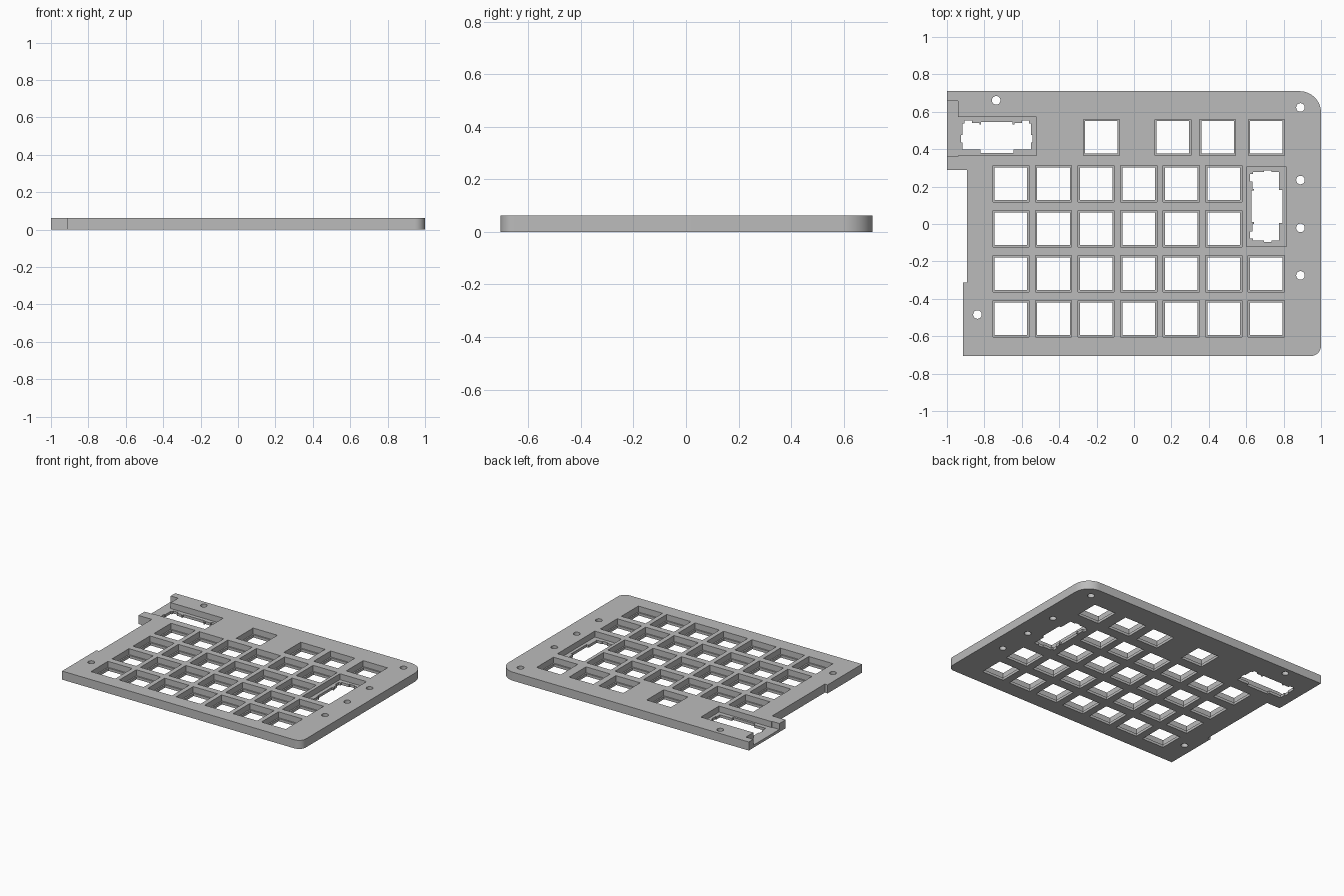
import bpy
import bmesh
from math import pi, cos, sin, radians

cube = bpy.data.objects.get("Cube")
if cube:
    bpy.data.objects.remove(cube, do_unlink=True)

HEIGHT = 0.062     # full plate thickness
LIP = 0.019        # thin clip-in layer left at the bottom of each well
ABOVE, BELOW = HEIGHT + 0.05, -0.05

grey = bpy.data.materials.new("plain grey")
grey.use_nodes = True
grey.diffuse_color = (0.5, 0.5, 0.5, 1)
grey.node_tree.nodes["Principled BSDF"].inputs["Base Color"].default_value = (0.5, 0.5, 0.5, 1)


def arc(cx, cy, r, start, end, steps):
    angles = [start + (end - start) * i / steps for i in range(steps + 1)]
    return [(cx + r * cos(a), cy + r * sin(a)) for a in angles]


def rect(x0, x1, y0, y1):
    return [(x0, y0), (x1, y0), (x1, y1), (x0, y1)]


def square(x, y, half):
    return rect(x - half, x + half, y - half, y + half)


def prisms(name, outlines, z0, z1):
    """Extrude every outline from z0 to z1 into a single object."""
    bm = bmesh.new()
    for outline in outlines:
        face = bm.faces.new([bm.verts.new((x, y, z0)) for x, y in outline])
        top = bmesh.ops.extrude_face_region(bm, geom=[face])["geom"]
        verts = [v for v in top if isinstance(v, bmesh.types.BMVert)]
        bmesh.ops.translate(bm, verts=verts, vec=(0, 0, z1 - z0))
    bmesh.ops.recalc_face_normals(bm, faces=bm.faces)
    mesh = bpy.data.meshes.new(name)
    bm.to_mesh(mesh)
    bm.free()
    mesh.materials.append(grey)
    obj = bpy.data.objects.new(name, mesh)
    bpy.context.collection.objects.link(obj)
    return obj


# Wide key opening: half outline, mirrored along its length
HALF_WIDE = [(0.088, -0.087), (0.088, -0.07), (0.183, -0.07), (0.183, -0.03),
             (0.191, -0.03), (0.191, 0.01), (0.183, 0.01), (0.183, 0.07),
             (0.172, 0.07), (0.172, 0.086), (0.134, 0.086), (0.134, 0.072),
             (0.094, 0.072), (0.094, 0.064), (0.084, 0.064), (0.084, 0.078)]
WIDE = HALF_WIDE + [(-u, v) for u, v in reversed(HALF_WIDE)]


def wide_opening(x, y, turned):
    if turned:
        return [(x - v, y + u) for u, v in WIDE]
    return [(x + u, y + v) for u, v in WIDE]


# Key layout: a regular grid plus an irregular top row
columns = [-0.658 + 0.2276 * i for i in range(7)]
rows = [0.215 - 0.2405 * i for i in range(4)]
keys = [(x, y) for i, x in enumerate(columns) for j, y in enumerate(rows)
        if not (i == 6 and j < 2)]
keys += [(x, 0.463) for x in (-0.174, 0.208, 0.447, 0.708)]

# Plate outline with two rounded corners on one side
outline = [(-0.915, -0.706)]
outline += arc(0.945, -0.651, 0.055, -pi / 2, 0, 12)
outline += arc(0.885, 0.595, 0.115, 0, pi / 2, 16)
outline += [(-1, 0.71), (-1, 0.289), (-0.893, 0.289), (-0.893, -0.313), (-0.915, -0.313)]
plate = prisms("key_plate", [outline], 0, HEIGHT)

# Upper wells, including the recess that opens through the left edge
corner_recess = [(-1.1, 0.36), (-0.94, 0.36), (-0.94, 0.365), (-0.52, 0.365),
                 (-0.52, 0.573), (-0.94, 0.573), (-0.94, 0.658), (-1.1, 0.658)]
wells = [square(x, y, 0.097) for x, y in keys]
wells += [corner_recess, rect(0.602, 0.815, -0.121, 0.306)]

# Openings through the thin lip, and the round screw holes
openings = [square(x, y, 0.087) for x, y in keys]
openings += [wide_opening(-0.733, 0.467, False), wide_opening(0.706, 0.094, True)]
screws = [(-0.737, 0.661), (0.89, 0.623), (0.89, 0.235),
          (0.89, -0.021), (0.89, -0.275), (-0.837, -0.484)]
holes = [arc(x, y, 0.023, 0, 2 * pi * 23 / 24, 23) for x, y in screws]

for name, shapes, bottom in (("well_cutter", wells, LIP),
                             ("opening_cutter", openings, BELOW),
                             ("screw_hole_cutter", holes, BELOW)):
    cutter = prisms(name, shapes, bottom, ABOVE)
    cutter.hide_render = True
    cut = plate.modifiers.new(name, "BOOLEAN")
    cut.operation = "DIFFERENCE"
    cut.solver = "EXACT"
    cut.object = cutter
    bpy.context.view_layer.objects.active = plate
    bpy.ops.object.modifier_apply(modifier=cut.name)
    bpy.data.objects.remove(cutter, do_unlink=True)

# Smooth rounded corners and holes, crisp edges elsewhere
bpy.ops.object.select_all(action="DESELECT")
plate.select_set(True)
bpy.context.view_layer.objects.active = plate
bpy.ops.object.shade_smooth_by_angle(angle=radians(30))
